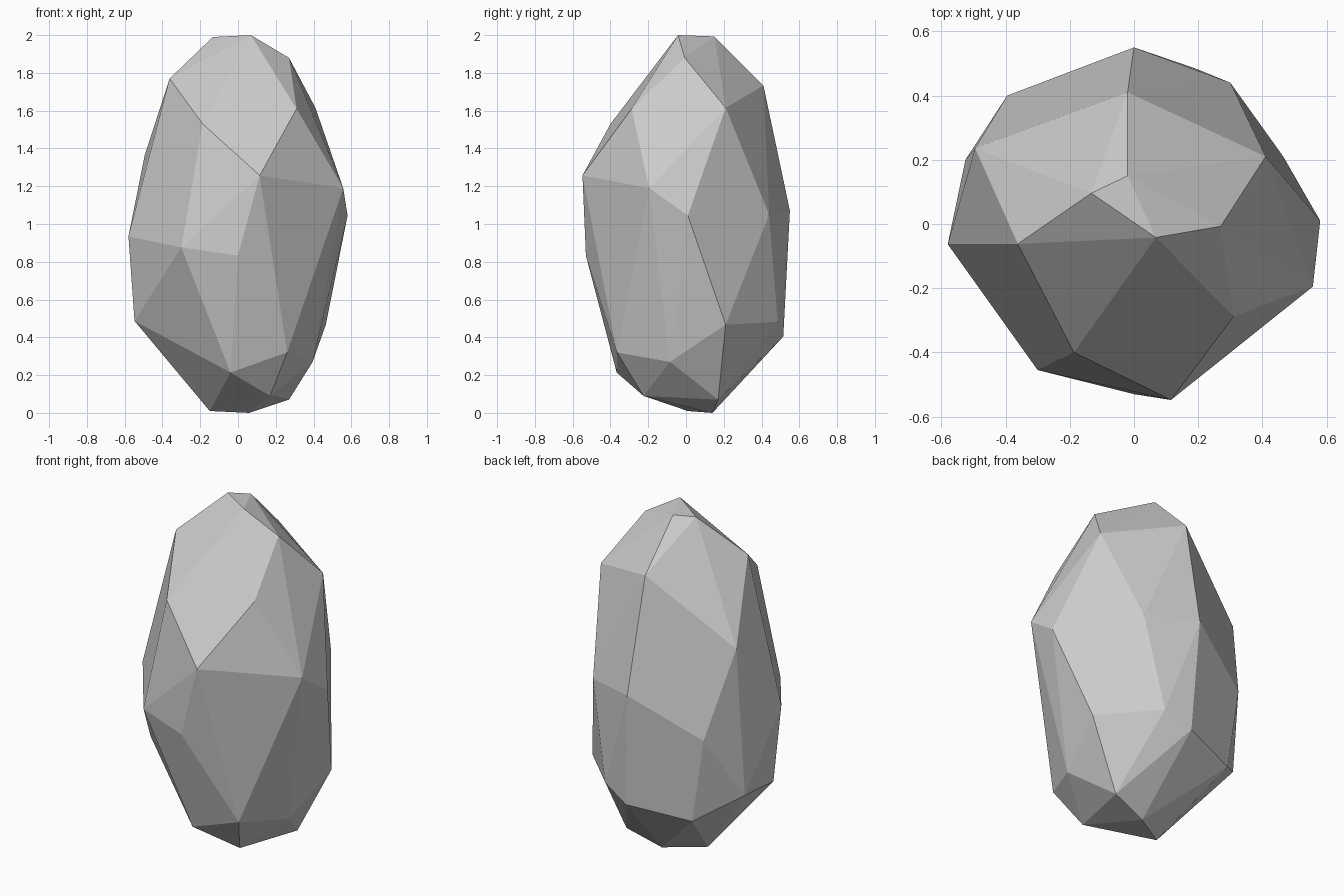
import bpy, bmesh
from math import radians

# Corner points of the chipped stone, grouped into rough rings from bottom to top
RINGS = {
    "base": [(-.15, .01, .01), (.06, .14, 0), (.27, .17, .07), (.17, -.225, .09)],
    "foot": [(-.04, -.367, .214), (.26, -.365, .32), (.395, -.085, .27), (.465, .21, .467),
             (.19, .485, .483), (.03, .515, .404), (-.32, .40, .354), (-.525, .20, .487),
             (-.548, -.035, .487)],
    "waist": [(0, -.53, .833), (-.30, -.455, .876), (-.58, -.063, .934), (-.395, .40, .85),
              (0, .55, 1.07), (.30, .44, 1.05), (.58, .01, 1.045), (.557, -.195, 1.19),
              (.115, -.548, 1.257)],
    "shoulder": [(-.495, .236, 1.36), (-.187, -.40, 1.53), (.31, -.288, 1.61), (.41, .21, 1.615),
                 (-.02, .41, 1.733), (-.362, -.062, 1.77)],
    "tip": [(.27, -.007, 1.88), (.068, -.042, 2), (-.133, .096, 1.99), (-.02, .15, 1.993)],
}

# Wrap the points in a convex shell and merge coplanar triangles into facets
bm = bmesh.new()
for ring in RINGS.values():
    for p in ring:
        bm.verts.new(p)
bmesh.ops.convex_hull(bm, input=bm.verts[:])
bmesh.ops.dissolve_limit(bm, angle_limit=radians(2.5), verts=bm.verts[:], edges=bm.edges[:])
bmesh.ops.recalc_face_normals(bm, faces=bm.faces[:])

mesh = bpy.data.meshes.new("faceted_stone")
bm.to_mesh(mesh)
bm.free()
stone = bpy.data.objects.new("faceted_stone", mesh)
bpy.context.collection.objects.link(stone)
